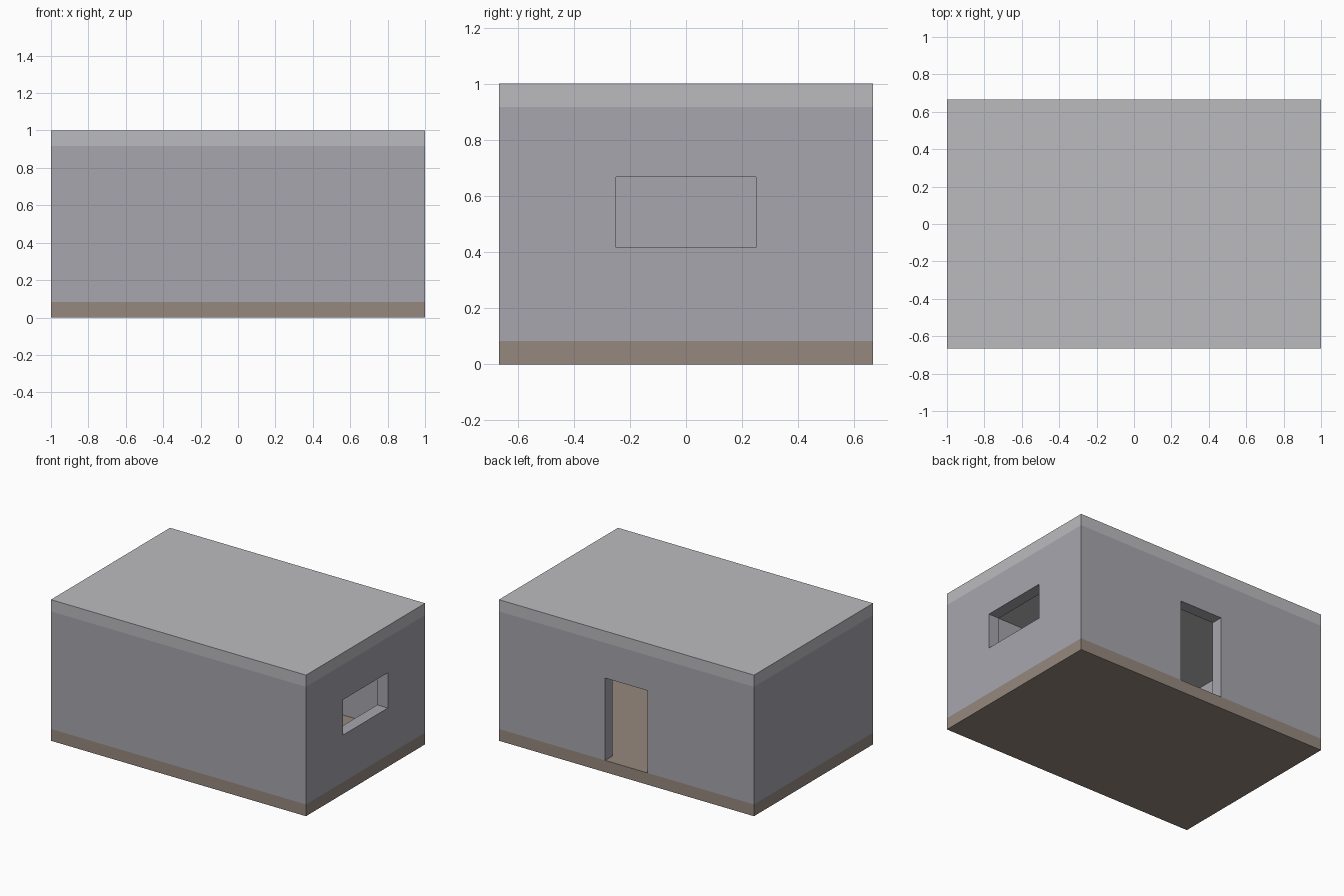
import bpy

LENGTH, DEPTH, HEIGHT = 2.0, 4 / 3, 1.0
T = 1 / 12  # thickness of floor, walls and roof


def material(name, rgb):
    mat = bpy.data.materials.new(name)
    mat.use_nodes = True
    color = (*rgb, 1.0)
    mat.diffuse_color = color
    shader = next(n for n in mat.node_tree.nodes if n.type == "BSDF_PRINCIPLED")
    shader.inputs["Base Color"].default_value = color
    shader.inputs["Roughness"].default_value = 0.9
    return mat


def box(name, low, high, mat=None):
    center = [(a + b) / 2 for a, b in zip(low, high)]
    size = [b - a for a, b in zip(low, high)]
    bpy.ops.mesh.primitive_cube_add(size=1, location=center)
    obj = bpy.context.object
    obj.name = name
    obj.scale = size
    bpy.ops.object.transform_apply(location=False, rotation=False, scale=True)
    if mat:
        obj.data.materials.append(mat)
    return obj


def cut(target, low, high):
    cutter = box("cutter", low, high)
    cutter.hide_render = True
    mod = target.modifiers.new("opening", "BOOLEAN")
    mod.operation = "DIFFERENCE"
    mod.solver = "EXACT"
    mod.object = cutter
    bpy.context.view_layer.objects.active = target
    bpy.ops.object.modifier_apply(modifier=mod.name)
    bpy.data.objects.remove(cutter, do_unlink=True)


default = bpy.data.objects.get("Cube")
if default:
    bpy.data.objects.remove(default, do_unlink=True)

floor_mat = material("floor_brown", (0.30, 0.25, 0.21))
wall_mat = material("wall_grey", (0.38, 0.38, 0.42))
roof_mat = material("roof_grey", (0.50, 0.50, 0.52))

x, y = LENGTH / 2, DEPTH / 2

# Floor and roof slabs
box("floor", (-x, -y, 0), (x, y, T), floor_mat)
box("roof", (-x, -y, HEIGHT - T), (x, y, HEIGHT), roof_mat)

# Walls: a hollow shell between the slabs
walls = box("walls", (-x, -y, T), (x, y, HEIGHT - T), wall_mat)
cut(walls, (T - x, T - y, -T), (x - T, y - T, HEIGHT + T))

# Window in the left wall, doorway in the back wall
cut(walls, (x - 2 * T, -3 * T, 5 * T), (x + T, 3 * T, 8 * T))
cut(walls, (-2 * T, y - 2 * T, 0), (2 * T, y + T, 8 * T))
